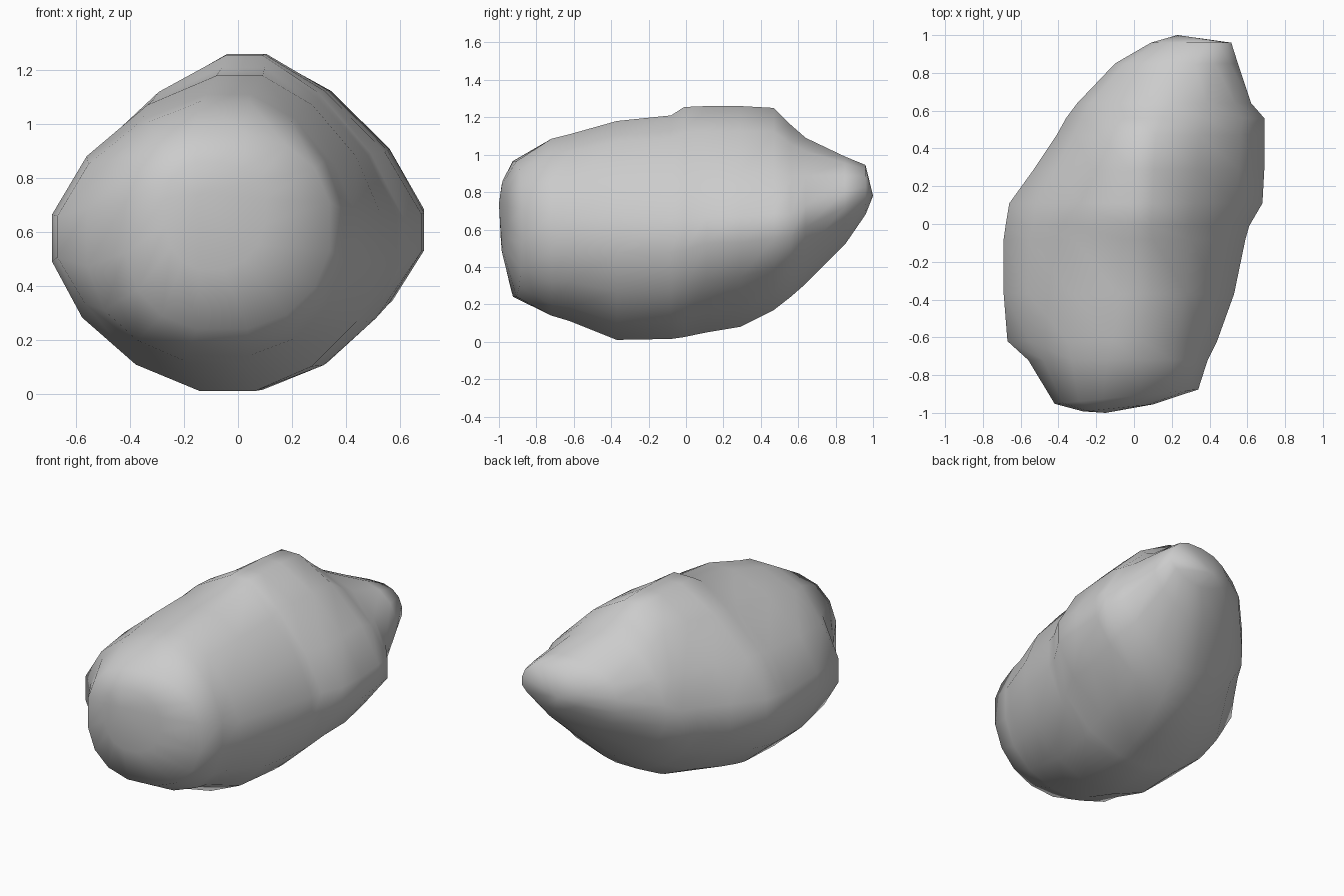
import bpy, bmesh
from math import cos, sin, pi

SIDES = 16
# Cross-sections front to back: y, left, right, bottom, top, x of crest, z of widest, upper squareness
SECTIONS = [
    (-0.965, -0.27, 0.10, 0.46, 0.86, -0.12, 0.68, 2.3),
    (-0.91, -0.42, 0.34, 0.24, 0.965, -0.08, 0.62, 2.4),
    (-0.72, -0.56, 0.39, 0.14, 1.085, -0.04, 0.59, 1.95),
    (-0.62, -0.67, 0.44, 0.11, 1.11, -0.02, 0.58, 1.7),
    (-0.37, -0.69, 0.53, 0.01, 1.18, 0.02, 0.58, 1.65),
    (-0.08, -0.69, 0.59, 0.015, 1.21, 0.03, 0.58, 1.55),
    (-0.01, -0.68, 0.61, 0.025, 1.255, 0.03, 0.59, 1.45),
    (0.11, -0.66, 0.68, 0.05, 1.26, 0.03, 0.60, 1.42),
    (0.29, -0.53, 0.69, 0.08, 1.26, 0.035, 0.60, 1.45),
    (0.47, -0.41, 0.69, 0.17, 1.25, 0.04, 0.61, 1.5),
    (0.56, -0.36, 0.69, 0.24, 1.16, 0.07, 0.61, 1.6),
    (0.64, -0.30, 0.62, 0.31, 1.09, 0.11, 0.66, 1.8),
    (0.85, -0.10, 0.55, 0.52, 0.99, 0.26, 0.75, 2.1),
    (0.96, 0.09, 0.515, 0.68, 0.945, 0.34, 0.79, 2.3),
]


def ring(bm, y, left, right, bottom, top, crest, mid, power):
    # Ring with a flat facet at the top, bottom and both flanks
    skew = 0.1 if y < -0.8 else 0.0
    peak = cos(pi / SIDES)
    low_left = 2.4 if y < -0.7 else 1.75
    low_right = 2.2 if y < -0.7 else 1.9 if y < 0.05 else 1.6
    verts = []
    for i in range(SIDES):
        a = 2 * pi * (i + 0.5) / SIDES
        c, s = cos(a) / peak, sin(a) / peak
        if s > 0:
            p, centre = 2 / power, crest
        else:
            p = 2 / (low_right if c > 0 else low_left)
            centre = crest * 0.4 + (left + right) * 0.3
        half = right - centre if c > 0 else left - centre
        height = top - mid if s > 0 else bottom - mid
        x = centre + half * abs(c) ** p
        z = mid + height * abs(s) ** p
        verts.append(bm.verts.new((x, y + skew * x, z)))
    return verts


# Boulder body lofted through the sections
bm = bmesh.new()
rings = [ring(bm, *row) for row in SECTIONS]
for a, b in zip(rings, rings[1:]):
    for i in range(SIDES):
        j = (i + 1) % SIDES
        bm.faces.new((a[i], a[j], b[j], b[i]))

# Blunt front and pointed back
for loop, tip in ((rings[0], (-0.15, -1.0, 0.74)), (rings[-1], (0.23, 1.0, 0.78))):
    v = bm.verts.new(tip)
    for i in range(SIDES):
        bm.faces.new((loop[i], loop[(i + 1) % SIDES], v))

bmesh.ops.recalc_face_normals(bm, faces=bm.faces)
for f in bm.faces:
    f.smooth = True
mesh = bpy.data.meshes.new("boulder")
bm.to_mesh(mesh)
bm.free()
rock = bpy.data.objects.new("boulder", mesh)
bpy.context.collection.objects.link(rock)
